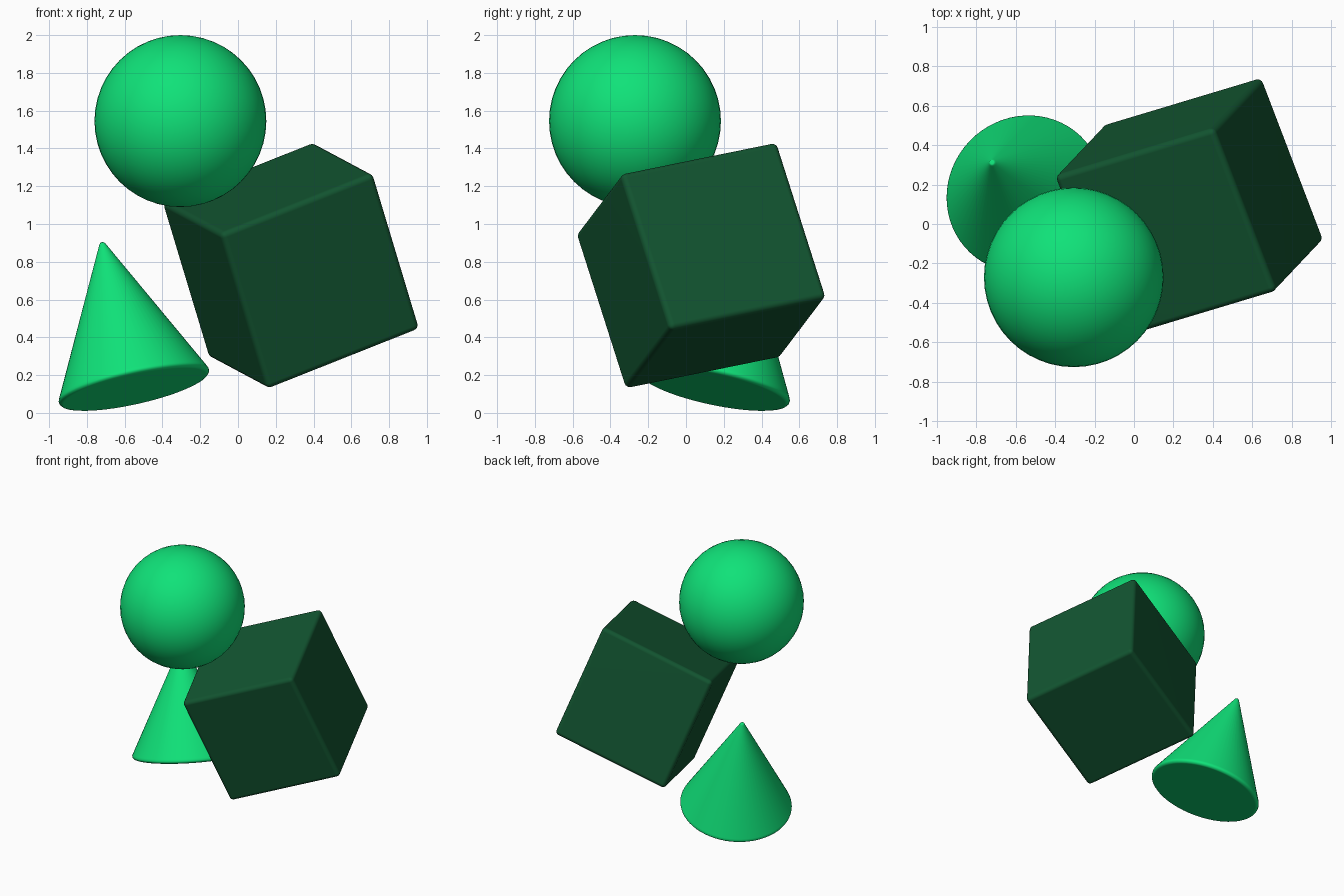
import bpy, math
from mathutils import Matrix, Vector

if "Cube" in bpy.data.objects:
    bpy.data.objects.remove(bpy.data.objects["Cube"])


def material(name, color):
    mat = bpy.data.materials.new(name)
    mat.diffuse_color = (*color, 1)
    mat.use_nodes = True
    mat.node_tree.nodes["Principled BSDF"].inputs["Base Color"].default_value = mat.diffuse_color
    return mat


bright = material("bright_green", (0.005, 0.76, 0.19))
dark = material("dark_green", (0.006, 0.09, 0.03))


def finish(obj, name, mat):
    obj.name = name
    obj.data.materials.append(mat)
    bpy.context.view_layer.objects.active = obj
    obj.select_set(True)
    return obj


# Ball resting on the block
bpy.ops.mesh.primitive_uv_sphere_add(segments=48, ring_count=24, radius=0.455,
                                     location=(-0.305, -0.27, 1.545))
bpy.ops.object.shade_smooth()
finish(bpy.context.object, "ball", bright)

# Tilted block with softened edges; axes follow its three edge directions
x = Vector((0.35, -0.917, -0.187)).normalized()
y = Vector((-0.897, -0.263, -0.354))
y = (y - x * y.dot(x)).normalized()
z = x.cross(y)
bpy.ops.mesh.primitive_cube_add(size=0.902)
block = finish(bpy.context.object, "block", dark)
block.matrix_world = (Matrix.Translation((0.28, 0.08, 0.78))
                      @ Matrix((x, y, z)).transposed().to_4x4())
bevel = block.modifiers.new("soft_edges", 'BEVEL')
bevel.width = 0.03
bevel.segments = 4
bpy.ops.object.shade_smooth()
normals = block.modifiers.new("flat_sides", 'WEIGHTED_NORMAL')
normals.keep_sharp = True

# Leaning cone, lathed from a profile with a rounded rim and tip
profile = [(0.385, 0), (0.397, 0.004), (0.405, 0.012), (0.407, 0.022), (0.402, 0.035),
           (0.019, 0.800), (0.015, 0.808), (0.008, 0.814)]
sides = 64
verts = [(r * math.cos(2 * math.pi * i / sides), r * math.sin(2 * math.pi * i / sides), h)
         for r, h in profile for i in range(sides)]
faces = [(k * sides + i, k * sides + (i + 1) % sides,
          (k + 1) * sides + (i + 1) % sides, (k + 1) * sides + i)
         for k in range(len(profile) - 1) for i in range(sides)]
faces.append(tuple(reversed(range(sides))))
faces.append(tuple(range(len(verts) - sides, len(verts))))
mesh = bpy.data.meshes.new("cone")
mesh.from_pydata(verts, [], faces)
mesh.shade_smooth()
cone = bpy.data.objects.new("cone", mesh)
bpy.context.collection.objects.link(cone)
finish(cone, "cone", bright)
base = Vector((-0.547, 0.147, 0.124))
tip = Vector((-0.721, 0.313, 0.907))
cone.matrix_world = (Matrix.Translation(base)
                     @ (tip - base).to_track_quat('Z', 'Y').to_matrix().to_4x4())
normals = cone.modifiers.new("flat_base", 'WEIGHTED_NORMAL')
normals.keep_sharp = True
